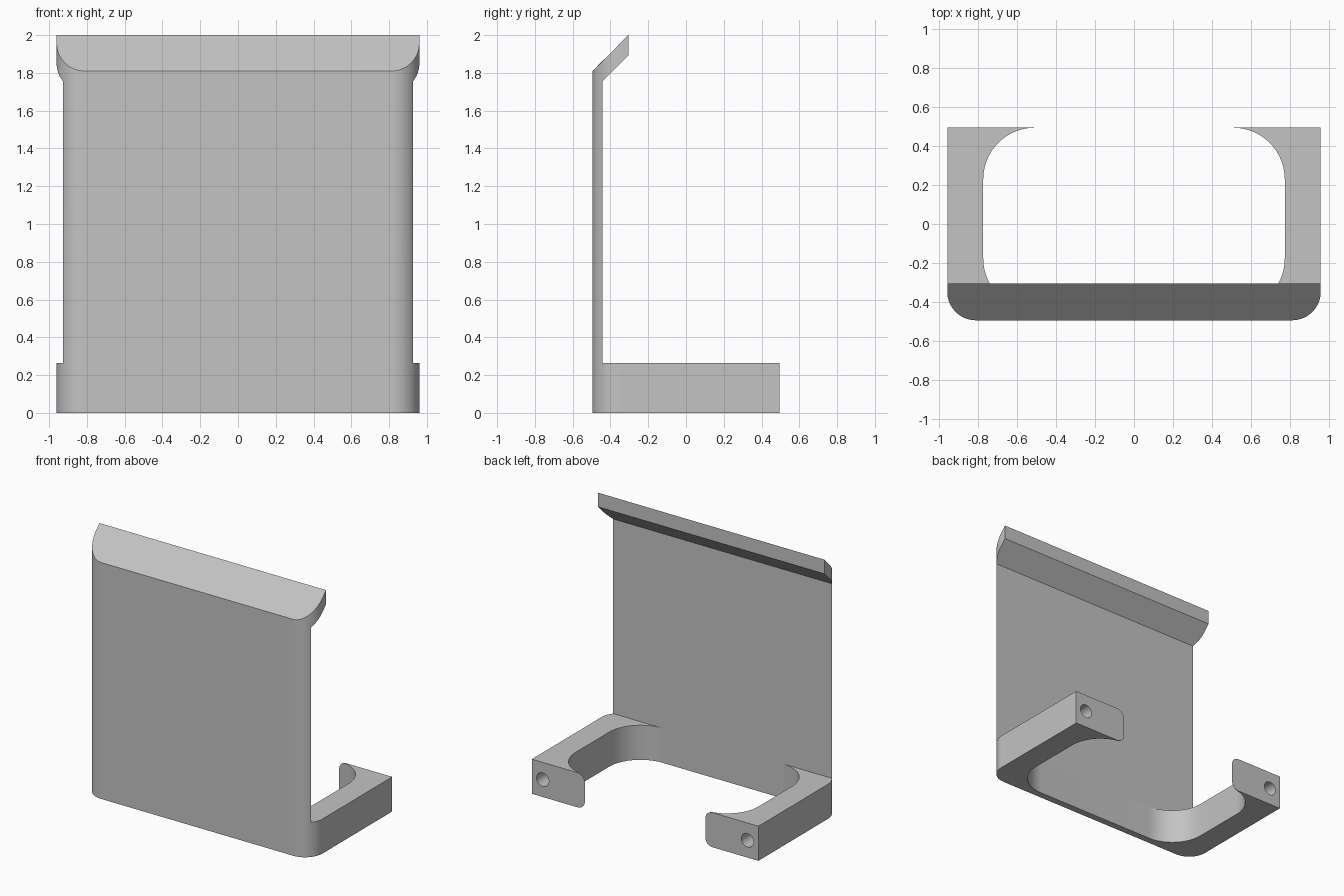
import bpy
import bmesh
from math import cos, sin, pi, radians
from mathutils import Vector

cube = bpy.data.objects.get("Cube")
if cube:
    bpy.data.objects.remove(cube)

W, D = 0.96, 0.495            # half width and half depth
BASE_H = 0.265                # height of the bracket arms
BACK = -0.442                 # rear face of the panel
OUT_R, IN_R = 0.147, 0.265    # outer and inner corner radii
IN_X = 0.775                  # inner face of the arms
TIP_R = 0.06                  # rounding of the foot tips
HOLE_R, HOLE_DEPTH = 0.052, 0.3

grey = bpy.data.materials.new("light grey")
grey.use_nodes = True
grey.diffuse_color = (0.55, 0.55, 0.55, 1)
grey.node_tree.nodes["Principled BSDF"].inputs["Base Color"].default_value = (0.55, 0.55, 0.55, 1)


def arc(cx, cy, r, start, end, steps=20):
    angles = [radians(start + (end - start) * i / steps) for i in range(steps + 1)]
    return [(cx + r * cos(a), cy + r * sin(a)) for a in angles]


def prism(bm, outline, axis, low, high):
    """Extrude a 2D outline along one axis."""
    def place(p, t):
        co = list(p)
        co.insert(axis, t)
        return bm.verts.new(co)
    face = bm.faces.new([place(p, low) for p in outline])
    new = bmesh.ops.extrude_face_region(bm, geom=[face])["geom"]
    shift = Vector((0, 0, 0))
    shift[axis] = high - low
    bmesh.ops.translate(bm, vec=shift, verts=[v for v in new if isinstance(v, bmesh.types.BMVert)])


def finish(bm, name):
    bmesh.ops.recalc_face_normals(bm, faces=bm.faces)
    mesh = bpy.data.meshes.new(name)
    bm.to_mesh(mesh)
    bm.free()
    mesh.materials.append(grey)
    obj = bpy.data.objects.new(name, mesh)
    bpy.context.collection.objects.link(obj)
    return obj


def boolean(obj, tool, operation):
    mod = obj.modifiers.new(operation, "BOOLEAN")
    mod.operation, mod.object, mod.solver = operation, tool, "EXACT"
    bpy.ops.object.select_all(action="DESELECT")
    bpy.context.view_layer.objects.active = obj
    obj.select_set(True)
    bpy.ops.object.modifier_apply(modifier=mod.name)
    bpy.data.objects.remove(tool)
    bpy.ops.object.shade_smooth_by_angle(angle=radians(30))


def flip(points):
    return [(-x, y) for x, y in reversed(points)]


# Rounded front corner and inner arm curve, right-hand half
outer = arc(W - OUT_R, -D + OUT_R, OUT_R, -90, 0)
foot_curve = arc(IN_X - IN_R, D - IN_R, IN_R, 90, 0)
front_curve = arc(IN_X - IN_R, BACK + IN_R, IN_R, 0, -90)

# Bracket: U-shaped base with two arms and inward feet
half = outer + [(W, D)] + foot_curve + front_curve
bm = bmesh.new()
prism(bm, half + flip(half), 2, 0, BASE_H)
bracket = finish(bm, "bracket")

# Screw holes and rounded foot tips
bm = bmesh.new()
tip = IN_X - IN_R
low = arc(tip + TIP_R, TIP_R, TIP_R, 180, 270, 10)
low += [(tip + TIP_R, -0.02), (tip - 0.02, -0.02), (tip - 0.02, TIP_R)]
high = [(x, BASE_H - z) for x, z in reversed(low)]
hole = arc((W + IN_X) / 2, BASE_H / 2, HOLE_R, 0, 360, 32)[:-1]
for shape, start in ((low, 0.3), (high, 0.3), (hole, D - HOLE_DEPTH)):
    for side in (shape, flip(shape)):
        prism(bm, side, 1, start, D + 0.05)
boolean(bracket, finish(bm, "foot_cutter"), "DIFFERENCE")

# Panel with a slanted lip, trimmed to the rounded front outline
profile = [(-D, BASE_H), (BACK, BASE_H), (BACK, 1.755), (-0.305, 1.892),
           (-0.305, 2.0), (-D, 1.81)]
bm = bmesh.new()
prism(bm, profile, 0, -1.1, 1.1)
panel = finish(bm, "panel_and_lip")
bm = bmesh.new()
half = outer + [(W, 0)]
prism(bm, half + flip(half), 2, 0.1, 2.2)
boolean(panel, finish(bm, "outline_trim"), "INTERSECT")
